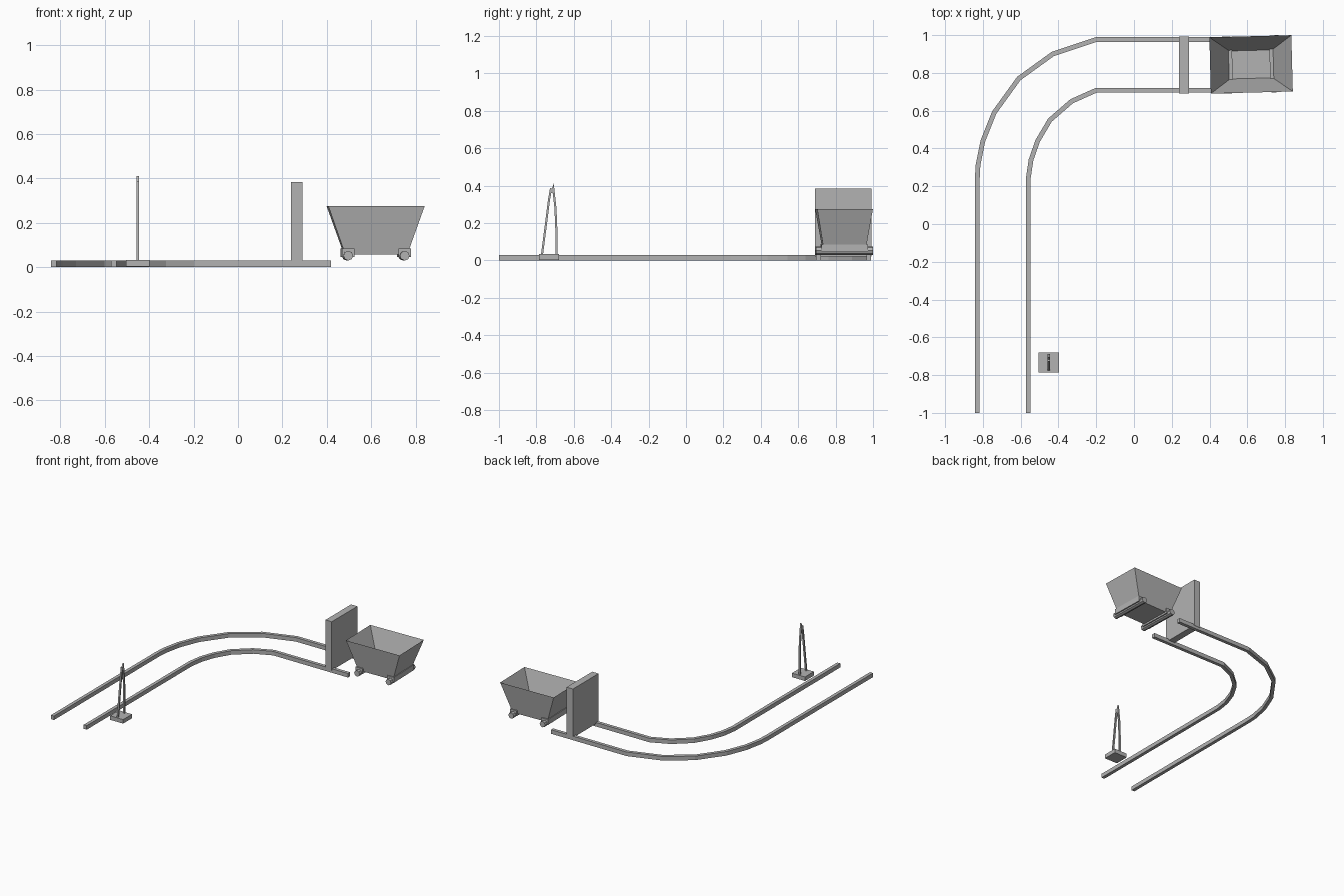
import bpy, bmesh, math
from mathutils import Vector, Matrix

if "Cube" in bpy.data.objects:
    bpy.data.objects.remove(bpy.data.objects["Cube"])

grey = bpy.data.materials.new("plain_grey")
grey.diffuse_color = (0.45, 0.45, 0.45, 1)
grey.use_nodes = True
grey.node_tree.nodes["Principled BSDF"].inputs["Base Color"].default_value = grey.diffuse_color


def finish(name, bm, matrix=None):
    bmesh.ops.recalc_face_normals(bm, faces=bm.faces)
    me = bpy.data.meshes.new(name)
    bm.to_mesh(me)
    bm.free()
    me.materials.append(grey)
    ob = bpy.data.objects.new(name, me)
    bpy.context.collection.objects.link(ob)
    if matrix:
        ob.matrix_world = matrix
    return ob


def box(name, lo, hi, matrix=None):
    lo, hi = Vector(lo), Vector(hi)
    bm = bmesh.new()
    bmesh.ops.create_cube(bm, size=1, matrix=Matrix.Translation((lo + hi) / 2) @ Matrix.Diagonal((*(hi - lo), 1)))
    return finish(name, bm, matrix)


def strip(name, path, width, depth, place):
    """Mitred flat bar along a 2D path; place(u, v, d) maps it into 3D."""
    bm = bmesh.new()
    pts = [Vector(p) for p in path]
    rings = []
    for i, p in enumerate(pts):
        a = (p - pts[i - 1]).normalized() if i else None
        b = (pts[i + 1] - p).normalized() if i < len(pts) - 1 else None
        t = ((a or b) + (b or a)).normalized()
        n = Vector((-t.y, t.x)) * width / 2 / t.dot(a or b)
        rings.append([bm.verts.new(place(*(p + n * s), d)) for s, d in
                      ((-1, depth[0]), (1, depth[0]), (1, depth[1]), (-1, depth[1]))])
    for r, q in zip(rings, rings[1:]):
        for k in range(4):
            bm.faces.new((r[k], r[k - 3], q[k - 3], q[k]))
    bm.faces.new(rings[0])
    bm.faces.new(rings[-1])
    return finish(name, bm)


# Curved track
flat = lambda x, y, z: (x, y, z)
strip("outer_rail", [(-.83, -1), (-.83, .23), (-.826, .31), (-.80, .44), (-.74, .59), (-.61, .77),
                     (-.43, .90), (-.20, .977), (.42, .977)], .025, (0, .03), flat)
strip("inner_rail", [(-.56, -1), (-.56, .24), (-.545, .34), (-.51, .44), (-.445, .55), (-.33, .65),
                     (-.20, .708), (.42, .708)], .025, (0, .03), flat)

# Stop wall across the track
box("stop_wall", (.238, .69, .02), (.29, .992, .383))

# Switch lever: base block and two bent bars
box("lever_base", (-.505, -.785, .003), (-.398, -.68, .033))
upright = lambda y, z, x: (x, y, z)
strip("lever_bar", [(-.77, .03), (-.748, .20), (-.733, .32), (-.722, .385)], .011, (-.458, -.446), upright)
strip("lever_handle", [(-.693, .03), (-.693, .16), (-.698, .28), (-.71, .387), (-.72, .36)],
      .011, (-.458, -.446), upright)

# Mine cart, slightly turned off the track
cart = Matrix.Translation((.62, .845, 0)) @ Matrix.Rotation(math.radians(1.5), 4, 'Z')


def rect(bm, hx, hy, z):
    return [bm.verts.new((sx * hx, sy * hy, z)) for sx, sy in ((-1, -1), (1, -1), (1, 1), (-1, 1))]


bm = bmesh.new()
levels = [rect(bm, .14, .112, .058), rect(bm, .217, .149, .275), rect(bm, .113, .074, .075)]
for lo, hi in zip(levels, levels[1:]):
    for k in range(4):
        bm.faces.new((lo[k], lo[k - 3], hi[k - 3], hi[k]))
bm.faces.new(levels[0])
bm.faces.new(levels[2])
finish("cart_tub", bm, cart)

# Axle beams with eight-sided wheel shafts
for side, label in ((-1, "left"), (1, "right")):
    x = side * .127
    box(label + "_axle_beam", (x - .028, -.125, .045), (x + .028, .125, .085), cart)
    bm = bmesh.new()
    bmesh.ops.create_cone(bm, cap_ends=True, segments=8, radius1=.022, radius2=.022, depth=.302,
                          matrix=Matrix.Translation((x, 0, .052)) @ Matrix.Rotation(math.pi / 2, 4, 'X'))
    finish(label + "_wheels", bm, cart)
